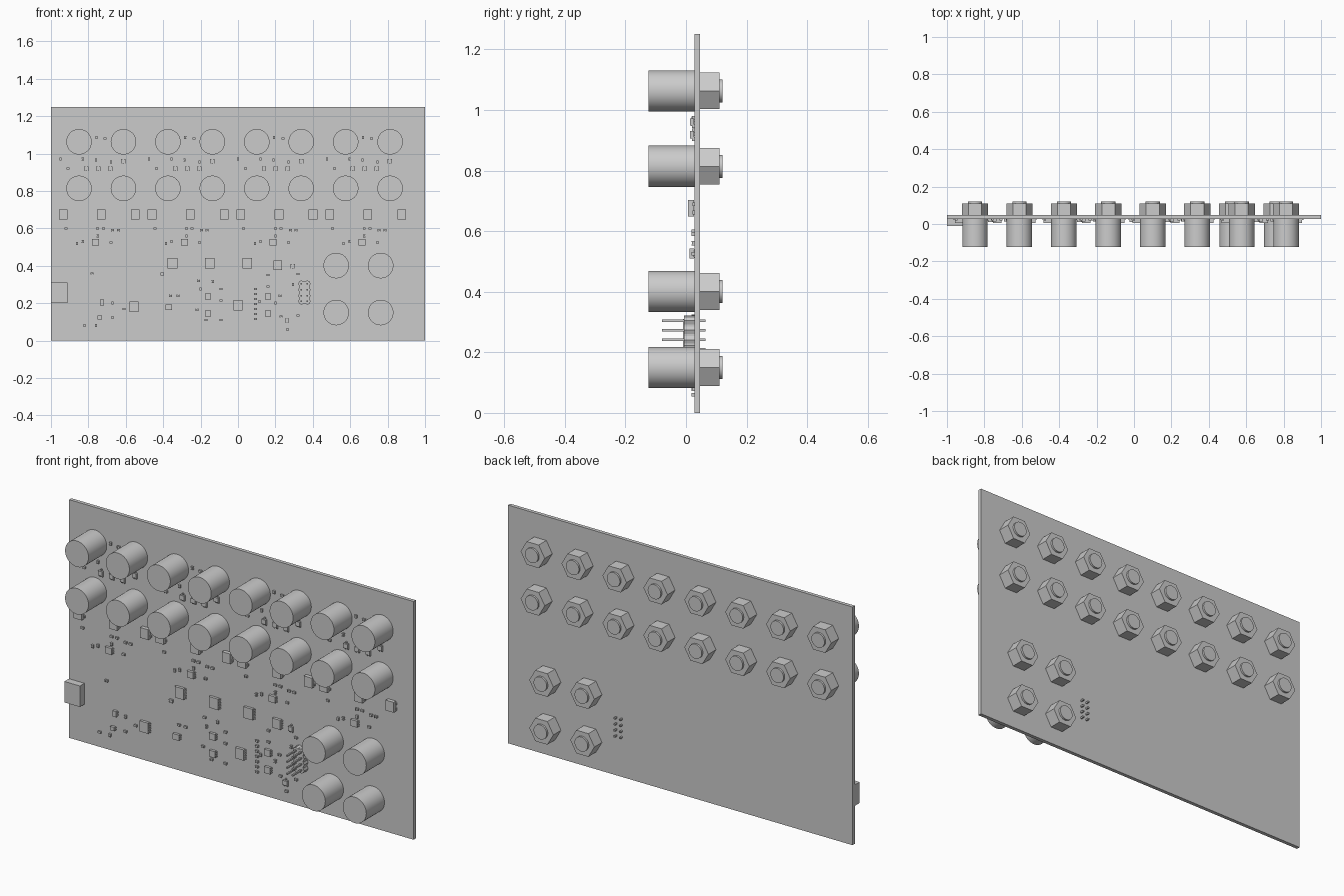
import bpy
import bmesh
import math
from mathutils import Matrix, Vector

default_cube = bpy.data.objects.get("Cube")
if default_cube:
    bpy.data.objects.remove(default_cube, do_unlink=True)

# One plain grey for the whole assembly
GREY = (0.6, 0.6, 0.6, 1)
grey = bpy.data.materials.new("plain grey")
grey.use_nodes = True
grey.diffuse_color = GREY
grey.node_tree.nodes["Principled BSDF"].inputs["Base Color"].default_value = GREY

FRONT, BACK = 0.028, 0.047      # faces of the board
CHANNELS = [i * 0.475 for i in range(4)]


def finish(bm, name, smooth=False):
    """Turn a bmesh into a named object with the shared material."""
    mesh = bpy.data.meshes.new(name)
    bm.to_mesh(mesh)
    bm.free()
    mesh.materials.append(grey)
    obj = bpy.data.objects.new(name, mesh)
    bpy.context.collection.objects.link(obj)
    if smooth:
        bpy.ops.object.select_all(action='DESELECT')
        bpy.context.view_layer.objects.active = obj
        obj.select_set(True)
        bpy.ops.object.shade_smooth_by_angle(angle=math.radians(30))
    return obj


def box(bm, x, z, width, height, y_front, y_back=FRONT):
    """Box centred on x and z, spanning the given depth."""
    place = Matrix.Translation((x, (y_front + y_back) / 2, z))
    size = Matrix.Diagonal((width, y_back - y_front, height, 1))
    bmesh.ops.create_cube(bm, size=1, matrix=place @ size)


def rod(bm, x, z, radius, y_front, y_back, sides):
    """Prism or cylinder lying along y."""
    place = Matrix.Translation((x, (y_front + y_back) / 2, z))
    turn = Matrix.Rotation(math.pi / 2, 4, 'X')
    bmesh.ops.create_cone(bm, cap_ends=True, segments=sides, radius1=radius,
                          radius2=radius, depth=y_back - y_front,
                          matrix=place @ turn)


def chip(bm, x, z, width, height, legs, y_front=0.012):
    """Package with a row of flat legs along its left and right sides."""
    box(bm, x, z, width * 0.8, height, y_front, FRONT - 0.002)
    for k in range(legs):
        leg_z = z + height * ((k + 0.5) / legs - 0.5)
        box(bm, x, leg_z, width, height / legs * 0.45, FRONT - 0.006)


def transistor(bm, x, z):
    """Three-legged package: two legs below and one above."""
    box(bm, x, z, 0.024, 0.024, 0.013, FRONT - 0.002)
    for dx, dz in ((-0.007, -0.014), (0.007, -0.014), (0, 0.014)):
        box(bm, x + dx, z + dz, 0.007, 0.012, 0.02)


def passives(bm, spots, tall):
    """Tiny two-terminal parts with slightly raised end caps."""
    for x, z in spots:
        along = Vector((0, 1)) if tall else Vector((1, 0))
        w, h = (0.01, 0.016) if tall else (0.016, 0.01)
        box(bm, x, z, w, h, 0.019)
        for side in (-1, 1):
            end = Vector((x, z)) + along * side * 0.006
            cap = (0.011, 0.004) if tall else (0.004, 0.011)
            box(bm, end.x, end.y, *cap, 0.018)


# Board
bm = bmesh.new()
box(bm, 0, 0.625, 2, 1.25, FRONT, BACK)
finish(bm, "board")

# Jacks with their mounting nuts
jack_spots = [(-0.85 + 0.2376 * i, z) for i in range(8) for z in (0.814, 1.063)]
jack_spots += [(x, z) for x in (0.525, 0.763) for z in (0.15, 0.401)]
barrels, nuts, bushings = bmesh.new(), bmesh.new(), bmesh.new()
for x, z in jack_spots:
    rod(barrels, x, z, 0.068, -0.123, FRONT, 64)
    rod(nuts, x, z, 0.07, BACK, 0.11, 6)
    rod(bushings, x, z, 0.038, BACK, 0.12, 32)
# Turn the hexagons so that a corner points sideways
for i in range(len(jack_spots)):
    ring = nuts.verts[:][i * 12:(i + 1) * 12]
    bmesh.ops.rotate(nuts, verts=ring, matrix=Matrix.Rotation(math.pi / 6, 3, 'Y'),
                     cent=(jack_spots[i][0], 0, jack_spots[i][1]))
finish(barrels, "jack_barrels", smooth=True)
finish(nuts, "jack_nuts")
finish(bushings, "jack_bushings", smooth=True)

# Side connector
bm = bmesh.new()
box(bm, -0.956, 0.255, 0.09, 0.11, -0.01)
finish(bm, "side_connector")

# Pin header, two columns of four
body, pins = bmesh.new(), bmesh.new()
PITCH = 0.0317
for col in (-0.5, 0.5):
    for row in (-1.5, -0.5, 0.5, 1.5):
        x, z = 0.355 + col * PITCH, 0.257 + row * PITCH
        rod(body, x, z, PITCH * 0.54, -0.006, FRONT, 8)
        box(pins, x, z, 0.008, 0.008, -0.08, 0.065)
box(body, 0.355, 0.257, 0.054, 0.118, -0.006)
finish(body, "header_body")
finish(pins, "header_pins")

# Parts repeated in each of the four channels
large, small = bmesh.new(), bmesh.new()
three_leg, flat_parts, tall_parts = bmesh.new(), bmesh.new(), bmesh.new()
for shift in CHANNELS:
    for x in (-0.935, -0.731, -0.549):
        chip(large, x + shift, 0.675, 0.058, 0.054, 2, 0.006)
    chip(small, -0.762 + shift, 0.526, 0.046, 0.034, 4)
    for x, z in ((-0.613, 0.96), (-0.683, 0.918), (-0.747, 0.918), (-0.811, 0.918)):
        transistor(three_leg, x + shift, z)
    passives(flat_parts, [(x + shift, z) for x, z in (
        (-0.71, 1.08), (-0.91, 0.92), (-0.75, 0.6), (-0.68, 0.525),
        (-0.92, 0.6), (-0.72, 0.6), (-0.67, 0.59), (-0.64, 0.59))], False)
    passives(tall_parts, [(x + shift, z) for x, z in (
        (-0.757, 1.085), (-0.95, 0.97), (-0.83, 0.97), (-0.76, 0.965),
        (-0.68, 0.955), (-0.83, 0.53), (-0.75, 0.56), (-0.86, 0.52))], True)

# Processing chips
for x in (-0.35, -0.15, 0.05):
    chip(large, x, 0.414, 0.064, 0.058, 7)
chip(large, 0.213, 0.403, 0.058, 0.05, 4)
chip(large, 0, 0.188, 0.06, 0.056, 6)
chip(large, -0.555, 0.18, 0.06, 0.056, 6)
for x in (-0.16, 0.16):
    for z in (0.145, 0.236):
        chip(small, x, z, 0.042, 0.034, 3)
chip(small, -0.37, 0.178, 0.045, 0.03, 3)
chip(small, -0.727, 0.204, 0.026, 0.03, 2)
chip(small, -0.74, 0.123, 0.03, 0.02, 2)
finish(large, "large_chips")
finish(small, "small_chips")

# Loose transistors
for x, z in ((0.293, 0.397), (0.262, 0.105)):
    transistor(three_leg, x, z)
finish(three_leg, "transistors")

# Scattered passives on the lower half
passives(flat_parts, [
    (-0.78, 0.36), (-0.82, 0.08), (-0.67, 0.123), (-0.61, 0.17), (-0.32, 0.24),
    (-0.36, 0.24), (-0.21, 0.32), (-0.09, 0.275), (-0.09, 0.215), (-0.09, 0.11),
    (-0.22, 0.165), (0.225, 0.24), (0.23, 0.13), (0.16, 0.29), (0.32, 0.135),
    (0.265, 0.06), (0.32, 0.355), (-0.17, 0.11), (0.16, 0.35)], False)
passives(flat_parts, [(0.093, 0.115 + 0.027 * i) for i in range(7)], False)
passives(tall_parts, [
    (-0.67, 0.2), (-0.41, 0.355), (-0.4, 0.355), (-0.135, 0.315), (-0.76, 0.08),
    (0.03, 0.4), (0.293, 0.3), (0.115, 0.21), (-0.2, 0.275), (0.2, 0.2)], True)
finish(flat_parts, "flat_passives")
finish(tall_parts, "upright_passives")
